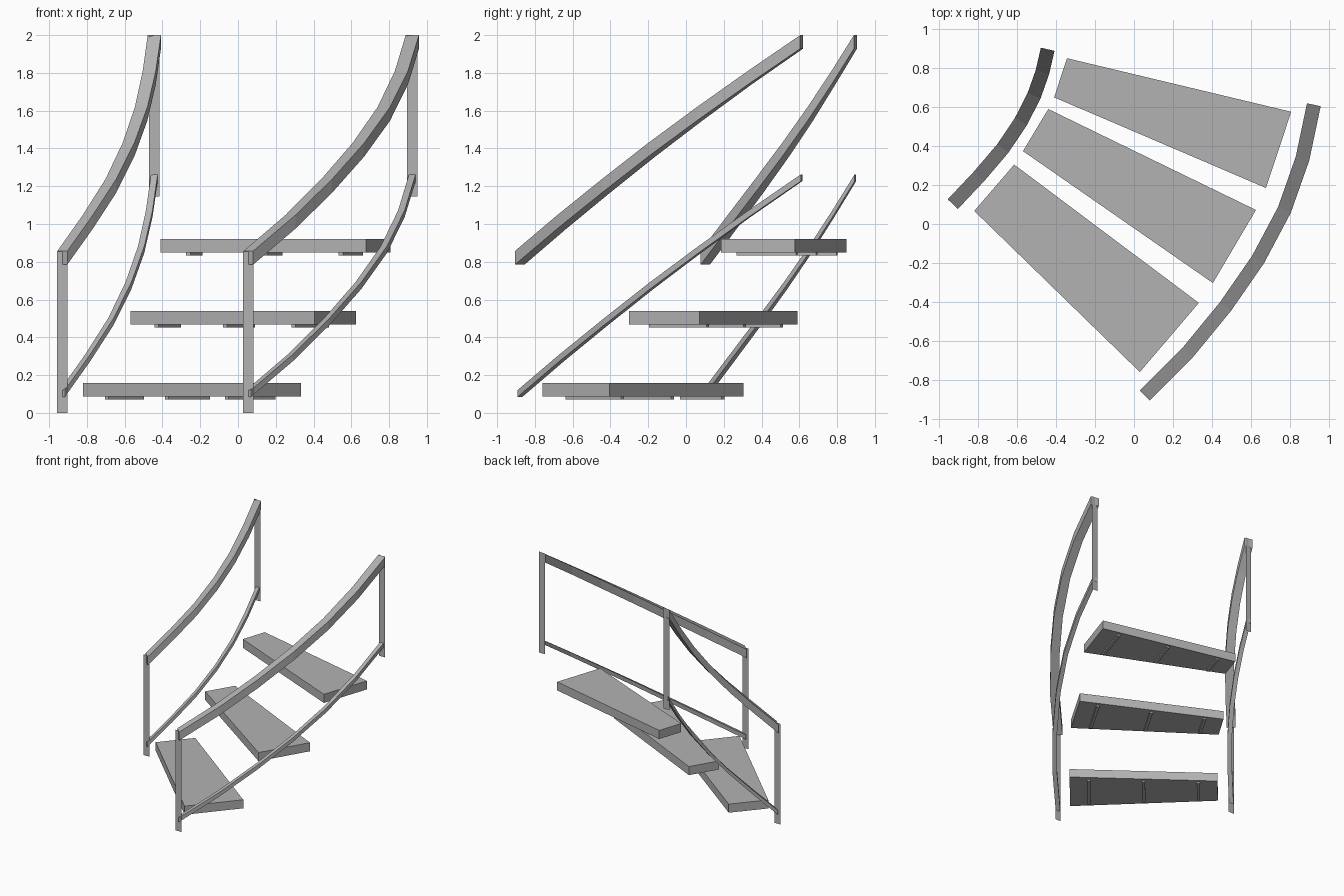
import bpy
import bmesh
from mathutils import Vector

cube = bpy.data.objects.get("Cube")
if cube:
    bpy.data.objects.remove(cube, do_unlink=True)

# One plain grey for the whole staircase
GREY = (0.45, 0.45, 0.45, 1)
grey = bpy.data.materials.new("plain_grey")
grey.use_nodes = True
grey.diffuse_color = GREY
grey.node_tree.nodes["Principled BSDF"].inputs["Base Color"].default_value = GREY


def finish(name, bm):
    if any(len(e.link_faces) > 1 for e in bm.edges):
        bmesh.ops.recalc_face_normals(bm, faces=bm.faces[:])
    mesh = bpy.data.meshes.new(name)
    bm.to_mesh(mesh)
    bm.free()
    mesh.materials.append(grey)
    obj = bpy.data.objects.new(name, mesh)
    bpy.context.scene.collection.objects.link(obj)
    return obj


def slab(name, outline, z0, z1):
    """Extrude a flat outline between two heights."""
    bm = bmesh.new()
    face = bm.faces.new([bm.verts.new((p[0], p[1], z0)) for p in outline])
    top = bmesh.ops.extrude_face_region(bm, geom=[face])["geom"]
    verts = [g for g in top if isinstance(g, bmesh.types.BMVert)]
    bmesh.ops.translate(bm, verts=verts, vec=(0, 0, z1 - z0))
    return finish(name, bm)


def rail(name, path, start_top, size):
    """Sweep an upright square section along a climbing path."""
    bm = bmesh.new()
    rings = []
    for i, p in enumerate(path):
        before, after = path[max(i - 1, 0)], path[min(i + 1, len(path) - 1)]
        along = (after - before).normalized()
        side = Vector((-along.y, along.x)) * size / 2
        top = start_top + RISE * i
        corners = ((p + side, top), (p - side, top),
                   (p - side, top - size), (p + side, top - size))
        rings.append([bm.verts.new((c.x, c.y, z)) for c, z in corners])
    for a, b in zip(rings, rings[1:]):
        for k in range(4):
            n = (k + 1) % 4
            bm.faces.new((a[k], a[n], b[n], b[k]))
    bm.faces.new(rings[0])
    bm.faces.new(rings[-1])
    return finish(name, bm)


def post(name, spot, z0):
    """Flat upright strip facing the front."""
    bm = bmesh.new()
    w = POST_WIDTH / 2
    corners = ((-w, z0), (w, z0), (w, z0 + POST_HEIGHT), (-w, z0 + POST_HEIGHT))
    bm.faces.new([bm.verts.new((spot.x + x, spot.y, z)) for x, z in corners])
    return finish(name, bm)


RISE = 0.1905
POST_WIDTH = 0.056
POST_HEIGHT = 0.855

# Railings on both sides
paths = {
    "left": [(0.055, -0.88), (0.278, -0.657), (0.47, -0.423), (0.637, -0.182),
             (0.772, 0.072), (0.865, 0.336), (0.923, 0.612)],
    "right": [(-0.93, 0.102), (-0.795, 0.245), (-0.673, 0.388), (-0.58, 0.527),
              (-0.513, 0.658), (-0.47, 0.78), (-0.443, 0.897)],
}
for side, points in paths.items():
    path = [Vector(p) for p in points]
    rail(side + "_handrail", path, 0.857, 0.072)
    rail(side + "_lower_rail", path, 0.12, 0.036)
    post(side + "_bottom_post", path[0], 0)
    post(side + "_top_post", path[-1], 1.145)

# Tapered treads: narrow front, narrow back, wide back, wide front
treads = [
    [(-0.82, 0.067), (-0.615, 0.305), (0.333, -0.405), (0.03, -0.76)],
    [(-0.57, 0.374), (-0.44, 0.59), (0.626, 0.072), (0.405, -0.303)],
    [(-0.41, 0.65), (-0.344, 0.851), (0.807, 0.576), (0.677, 0.185)],
]
for i, outline in enumerate(treads):
    base = 0.086 + 2 * RISE * i
    slab(f"tread_{i + 1}", outline, base, base + 0.073)

    # Cleats across the underside
    nf, nb, wb, wf = [Vector(p) for p in outline]
    start, end = (nf + nb) / 2, (wf + wb) / 2
    along = (end - start).normalized()
    across = Vector((-along.y, along.x))
    for k, t in enumerate((0.13, 0.5, 0.87)):
        mid = start.lerp(end, t)
        half = across * 0.43 * ((nb - nf).length * (1 - t) + (wb - wf).length * t)
        w = along * 0.0125
        slab(f"tread_{i + 1}_cleat_{k + 1}",
             [mid - half - w, mid - half + w, mid + half + w, mid + half - w],
             base - 0.014, base)
